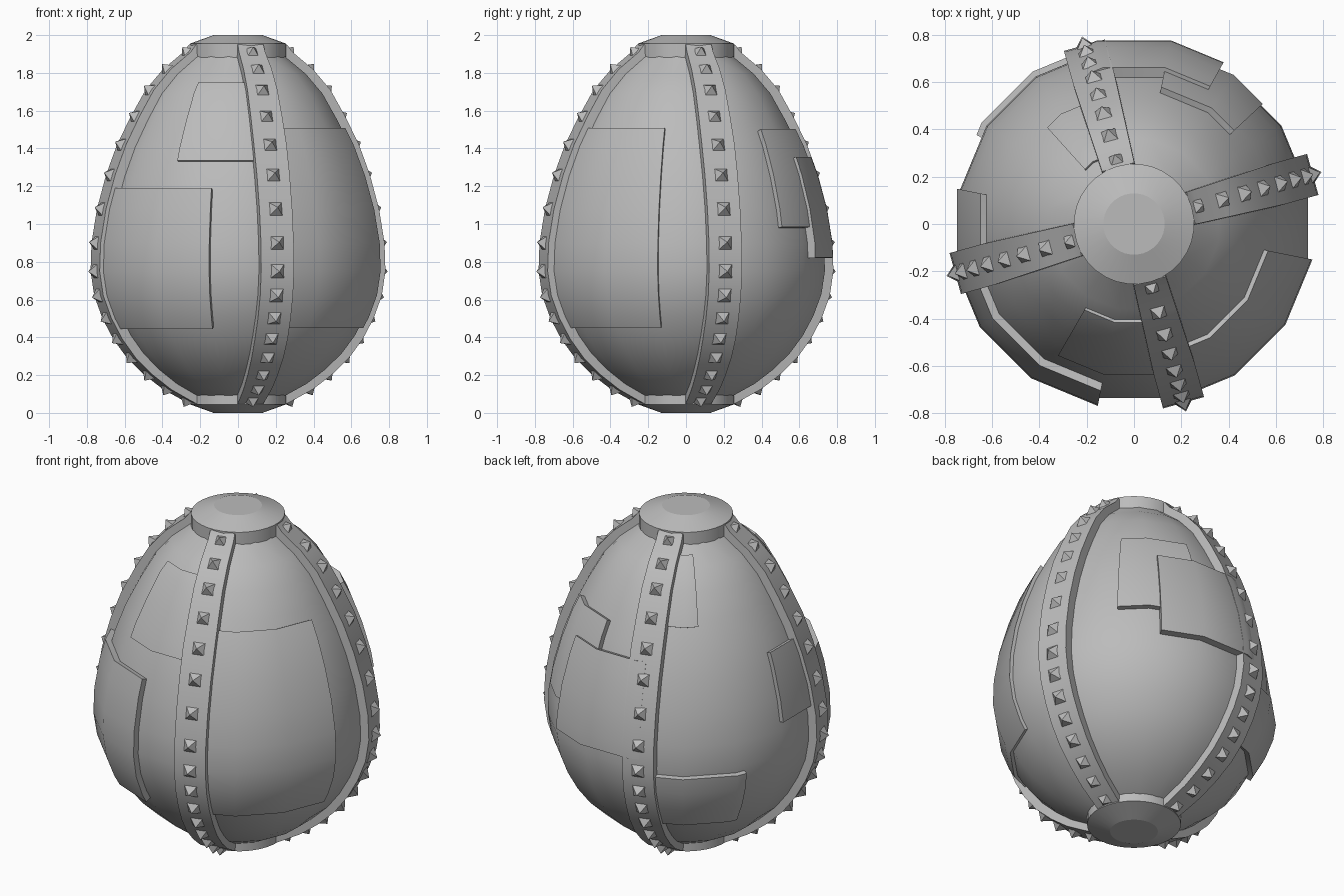
import bpy, bmesh, math
from mathutils import Vector, Matrix

if "Cube" in bpy.data.objects:
    bpy.data.objects.remove(bpy.data.objects["Cube"])

grey = bpy.data.materials.new("stone grey")
grey.use_nodes = True
grey.diffuse_color = (0.5, 0.5, 0.5, 1)
grey.node_tree.nodes["Principled BSDF"].inputs["Base Color"].default_value = (0.5, 0.5, 0.5, 1)

# Band profile (radius, height), top to bottom; each inner point also carries a stud
PROFILE = [Vector(p) for p in (
    (.25, 1.95), (.28, 1.91), (.39, 1.82), (.485, 1.71), (.565, 1.57), (.64, 1.42),
    (.70, 1.26), (.75, 1.08), (.78, .90), (.785, .75), (.765, .62), (.72, .50),
    (.66, .39), (.585, .29), (.49, .20), (.39, .125), (.28, .065), (.24, .045))]
SIDES = 16
STEP = math.tau / SIDES


def normals(points):
    """Outward normals of a profile running from top to bottom."""
    result = []
    for i in range(len(points)):
        d = points[min(i + 1, len(points) - 1)] - points[max(i - 1, 0)]
        result.append(Vector((-d.y, d.x)).normalized())
    return result


def offset(points, amount):
    return [p + n * amount for p, n in zip(points, normals(points))]


EGG = offset(PROFILE, -.035)


def egg_radius(z):
    for a, b in zip(EGG, EGG[1:]):
        if a.y >= z >= b.y:
            return a.x + (b.x - a.x) * (a.y - z) / (a.y - b.y)
    return EGG[0].x


def finish(name, bm, angle=30):
    bmesh.ops.recalc_face_normals(bm, faces=bm.faces[:])
    mesh = bpy.data.meshes.new(name)
    bm.to_mesh(mesh)
    bm.free()
    mesh.materials.append(grey)
    obj = bpy.data.objects.new(name, mesh)
    bpy.context.collection.objects.link(obj)
    bpy.ops.object.select_all(action='DESELECT')
    obj.select_set(True)
    bpy.context.view_layer.objects.active = obj
    bpy.ops.object.shade_smooth_by_angle(angle=math.radians(angle))
    return obj


def lathe(name, points, sides, angle):
    """Closed turned solid from a (radius, height) profile."""
    bm = bmesh.new()
    rings = []
    for p in points:
        rings.append([bm.verts.new((p[0] * math.cos((k + .5) * math.tau / sides),
                                    p[0] * math.sin((k + .5) * math.tau / sides), p[1]))
                      for k in range(sides)])
    for a, b in zip(rings, rings[1:]):
        for k in range(sides):
            j = (k + 1) % sides
            bm.faces.new((a[k], a[j], b[j], b[k]))
    bm.faces.new(rings[0])
    bm.faces.new(rings[-1])
    return finish(name, bm, angle)


def shell(bm, outer, inner):
    """Solid slab between two matching grids of points."""
    grids = [[[bm.verts.new(p) for p in row] for row in g] for g in (outer, inner)]
    rows, cols = len(outer), len(outer[0])
    for g in grids:
        for i in range(rows - 1):
            for j in range(cols - 1):
                bm.faces.new((g[i][j], g[i][j + 1], g[i + 1][j + 1], g[i + 1][j]))
    rim = [(0, j) for j in range(cols)] + [(i, cols - 1) for i in range(1, rows)]
    rim += [(rows - 1, j) for j in range(cols - 2, -1, -1)]
    rim += [(i, 0) for i in range(rows - 2, 0, -1)]
    o, n = grids
    for (a, b), (c, d) in zip(rim, rim[1:] + rim[:1]):
        bm.faces.new((o[a][b], o[c][d], n[c][d], n[a][b]))


# Egg body
lathe("egg_body", EGG, SIDES, 40)

# Collars on both ends
for name, base, sign in (("top_collar", 2, -1), ("bottom_collar", 0, 1)):
    lathe(name, [(r, base + sign * d) for r, d in
                 ((.13, 0), (.255, .045), (.255, .135), (.2, .135))], 32, 14)

# Plates wrapped on the shell: start and end angle, low and high edge, thickness
PLATES = {
    "front_left_plate": (-78.75, -11.25, .46, 1.50, .020),
    "front_right_plate": (191.25, 258.75, .46, 1.18, .035),
    "upper_front_plate": (240, 285, 1.33, 1.74, .015),
    "back_left_plate": (43, 78.75, .98, 1.49, .028),
    "back_plate": (61, 106, .82, 1.34, .045),
    "right_plate": (168.75, 195, .95, 1.33, .028),
    "lower_back_plate": (105, 150.5, .40, .72, .030),
    "upper_back_plate": (105, 132, 1.52, 1.84, .010),
}


def plate(name, start, end, low, high, thick):
    a0, a1 = math.radians(start), math.radians(end)
    corners = [(k + .5) * STEP for k in range(-SIDES, SIDES)]
    angles = [a0] + [a for a in corners if a0 + .02 < a < a1 - .02] + [a1]
    heights = [high] + [p.y for p in EGG if low + .02 < p.y < high - .02] + [low]
    line = [Vector((egg_radius(z), z)) for z in heights]

    def grid(amount):
        rows = []
        for p in offset(line, amount):
            row = []
            for a in angles:
                # Follow the flat sides of the body
                r = p.x * math.cos(STEP / 2) / math.cos((a % STEP) - STEP * round((a % STEP) / STEP))
                row.append((r * math.cos(a), r * math.sin(a), p.y))
            rows.append(row)
        return rows

    bm = bmesh.new()
    shell(bm, grid(thick), grid(-.02))
    finish(name, bm)


for plate_name, values in PLATES.items():
    plate(plate_name, *values)

# Four studded bands
for k, side in enumerate(("left", "back", "right", "front")):
    turn = Matrix.Rotation(math.radians(15.5 + 90 * k), 4, 'Z')

    def strip(amount):
        rows = []
        for p, base in zip(offset(PROFILE, amount), PROFILE):
            half = .07 + .02 * min(1, (base.x - .24) / .4)
            rows.append([turn @ Vector((p.x, s * half, p.y)) for s in (-1, 1)])
        return rows

    bm = bmesh.new()
    shell(bm, strip(0), strip(-.06))
    finish(side + "_band", bm)

    bm = bmesh.new()
    for p, n in list(zip(PROFILE, normals(PROFILE)))[1:-1]:
        size = .027 + .009 * min(1, p.x / .7)
        out = Vector((n.x, 0, n.y))
        along = Vector((-n.y, 0, n.x))
        centre = Vector((p.x, 0, p.y)) - out * .004
        base = [bm.verts.new(turn @ (centre + along * size * u + Vector((0, size * v, 0))))
                for u, v in ((-1, -1), (1, -1), (1, 1), (-1, 1))]
        tip = bm.verts.new(turn @ (centre + out * .042))
        bm.faces.new(base)
        for i in range(4):
            bm.faces.new((base[i], base[(i + 1) % 4], tip))
    finish(side + "_band_studs", bm, 10)
